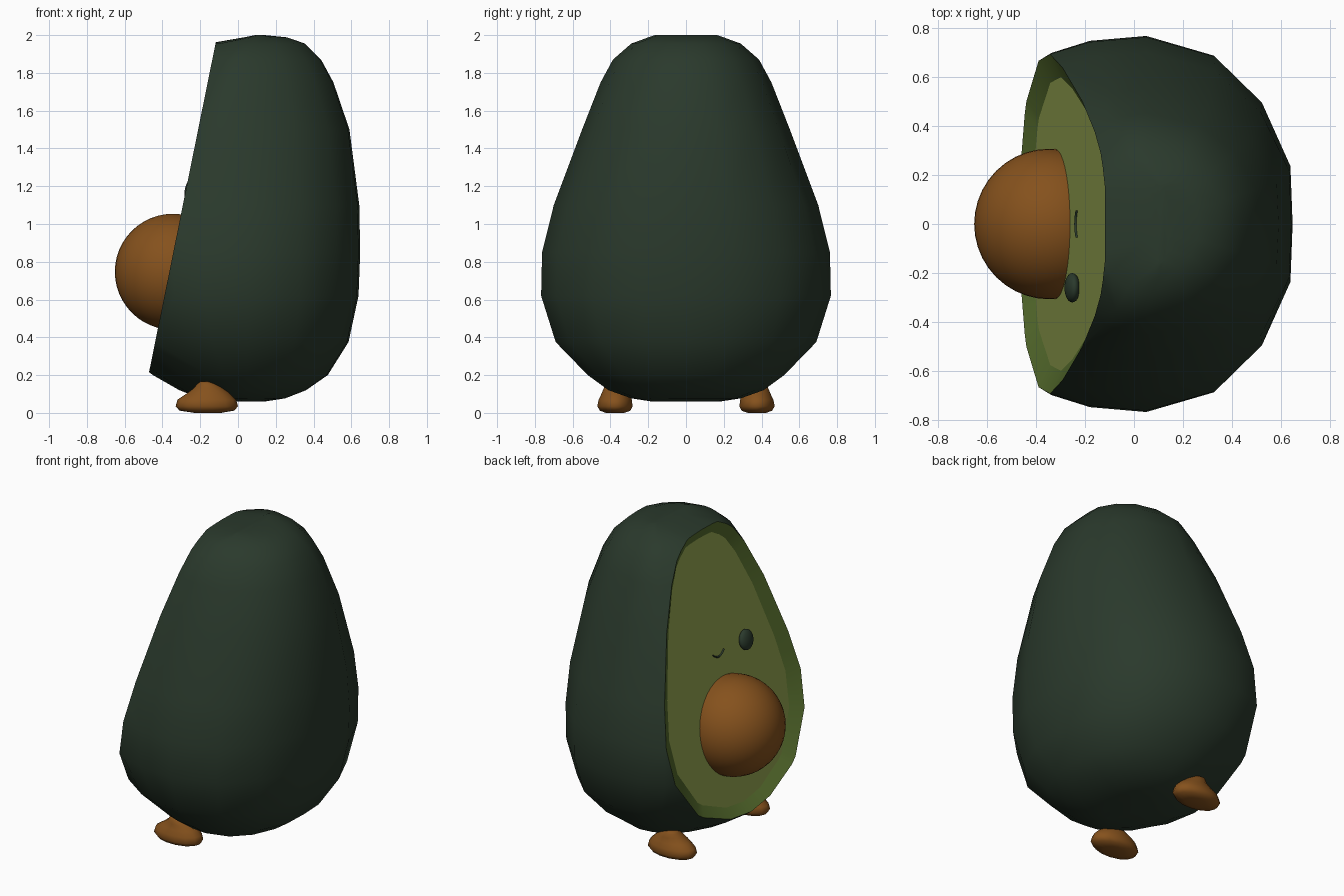
import bpy, bmesh, math
from mathutils import Vector, Matrix

if "Cube" in bpy.data.objects:
    bpy.data.objects.remove(bpy.data.objects["Cube"])


def material(name, rgb):
    m = bpy.data.materials.new(name)
    m.diffuse_color = (*rgb, 1)
    m.use_nodes = True
    m.node_tree.nodes["Principled BSDF"].inputs["Base Color"].default_value = m.diffuse_color
    return m


SKIN = material("dark_green_skin", (0.023, 0.041, 0.025))
RIM = material("green_rim", (0.095, 0.155, 0.027))
FLESH = material("yellow_green_flesh", (0.27, 0.335, 0.072))
BROWN = material("seed_brown", (0.235, 0.083, 0.012))


def finish(name, bm, mats, angle):
    me = bpy.data.meshes.new(name)
    bmesh.ops.recalc_face_normals(bm, faces=bm.faces[:])
    bm.to_mesh(me)
    bm.free()
    ob = bpy.data.objects.new(name, me)
    bpy.context.collection.objects.link(ob)
    for m in mats:
        me.materials.append(m)
    bpy.ops.object.select_all(action='DESELECT')
    ob.select_set(True)
    bpy.context.view_layer.objects.active = ob
    bpy.ops.object.shade_smooth_by_angle(angle=math.radians(angle))
    return ob


def loft(bm, rings):
    """Skin closed rings of points and cap both ends."""
    loops = [[bm.verts.new(p) for p in r] for r in rings]
    n = len(loops[0])
    for a, b in zip(loops, loops[1:]):
        for i in range(n):
            j = (i + 1) % n
            bm.faces.new((a[i], a[j], b[j], b[i]))
    bm.faces.new(loops[0][::-1])
    bm.faces.new(loops[-1])


# Cut plane through the fruit
TILT = math.atan2(0.35, 1.73)
NORMAL = Vector((-math.cos(TILT), 0, math.sin(TILT)))
TANGENT = Vector((math.sin(TILT), 0, math.cos(TILT)))
RECESS = 0.042


def cut_x(z):
    return -0.47 + (z - 0.22) * math.tan(TILT)


# Body: rounded half section, mirrored, lofted through heights
half = [(1, 0), (.985, .31), (.79, .65), (.47, .895), (0, 1),
        (-.25, .974), (-.42, .91), (-.72, .69), (-.93, .36), (-1, 0)]
section = half + [(x, -y) for x, y in half[-2:0:-1]]
# height, centre x, back depth, front depth, half width
levels = [(.06, .08, .06, .10, .18), (.077, .05, .20, .25, .29),
          (.12, .05, .31, .36, .41), (.20, .05, .425, .50, .52),
          (.375, .05, .535, .73, .69), (.62, .05, .588, .92, .767),
          (.85, .05, .597, .93, .762), (1.1, .05, .592, .82, .70),
          (1.5, .05, .54, .62, .55), (1.75, .05, .455, .40, .452),
          (1.87, .05, .39, .29, .387), (1.955, .07, .285, .23, .29),
          (1.988, .11, .15, .08, .20), (2.0, .11, .03, .02, .165)]
bm = bmesh.new()
loft(bm, [[(c + x * (b if x > 0 else f), y * w, z) for x, y in section]
          for z, c, b, f, w in levels])
bmesh.ops.recalc_face_normals(bm, faces=bm.faces[:])
bmesh.ops.bisect_plane(
    bm, geom=bm.verts[:] + bm.edges[:] + bm.faces[:],
    plane_co=(cut_x(1), 0, 1), plane_no=NORMAL, clear_outer=True)
rim_edges = [e for e in bm.edges if e.is_boundary]

# Recessed flesh with a sloping rim
outer = bmesh.ops.extrude_edge_only(bm, edges=rim_edges)
inner = [g for g in outer["geom"] if isinstance(g, bmesh.types.BMVert)]
for f in bm.faces:
    f.material_index = 0
for g in outer["geom"]:
    if isinstance(g, bmesh.types.BMFace):
        g.material_index = 1
heights = [v.co.z for v in inner]
mid_z = (min(heights) + max(heights)) / 2
mid = Vector((cut_x(mid_z), 0, mid_z))
for v in inner:
    d = v.co - mid
    v.co = mid + TANGENT * d.dot(TANGENT) * .93 - NORMAL * RECESS
    v.co.y = d.y * .865
inner_edges = [e for e in bm.edges if e.is_boundary]
for f in bmesh.ops.contextual_create(bm, geom=inner_edges)["faces"]:
    f.material_index = 2
for e in rim_edges + inner_edges:
    e.smooth = False
finish("avocado_body", bm, [SKIN, RIM, FLESH], 60)


def ellipsoid(name, loc, size, mat, u=24, v=16, tilt=0):
    bm = bmesh.new()
    m = (Matrix.Translation(loc) @ Matrix.Rotation(tilt, 4, 'Y')
         @ Matrix.Diagonal((*size, 1)))
    bmesh.ops.create_uvsphere(bm, u_segments=u, v_segments=v, radius=1, matrix=m)
    return finish(name, bm, [mat], 60)


# Seed and eye
ellipsoid("seed", (-.345, 0, .747), (.307, .307, .307), BROWN, 40, 24)
ellipsoid("eye", (cut_x(1.18) + RECESS - .018, -.26, 1.18),
          (.03, .06, .064), SKIN, tilt=TILT)

# Smile: thin bent tube lying on the flesh
bm = bmesh.new()
rings = []
for i in range(9):
    t = -1 + i / 4
    z = 1.165 + .025 * t * t
    rings.append([(cut_x(z) + RECESS - .001 + .006 * math.cos(a), t * .055,
                   z + .006 * math.sin(a))
                  for a in (k * math.tau / 6 for k in range(6))])
loft(bm, rings)
finish("smile", bm, [SKIN], 60)

# Feet: height, back x, front x, centre y, half width
foot = [(.0, -.09, -.23, .375, .05), (.012, -.02, -.31, .375, .083),
        (.035, 0, -.33, .376, .096), (.07, -.01, -.32, .375, .090),
        (.10, -.04, -.275, .372, .078), (.13, -.075, -.235, .375, .062),
        (.155, -.115, -.215, .385, .046), (.165, -.145, -.20, .39, .025)]
for side, name in ((-1, "foot_front"), (1, "foot_back")):
    bm = bmesh.new()
    loft(bm, [[((b + f) / 2 + (b - f) / 2 * math.cos(a),
                side * (y + w * math.sin(a)), z)
               for a in (k * math.tau / 14 for k in range(14))]
              for z, b, f, y, w in foot])
    finish(name, bm, [BROWN], 60)
